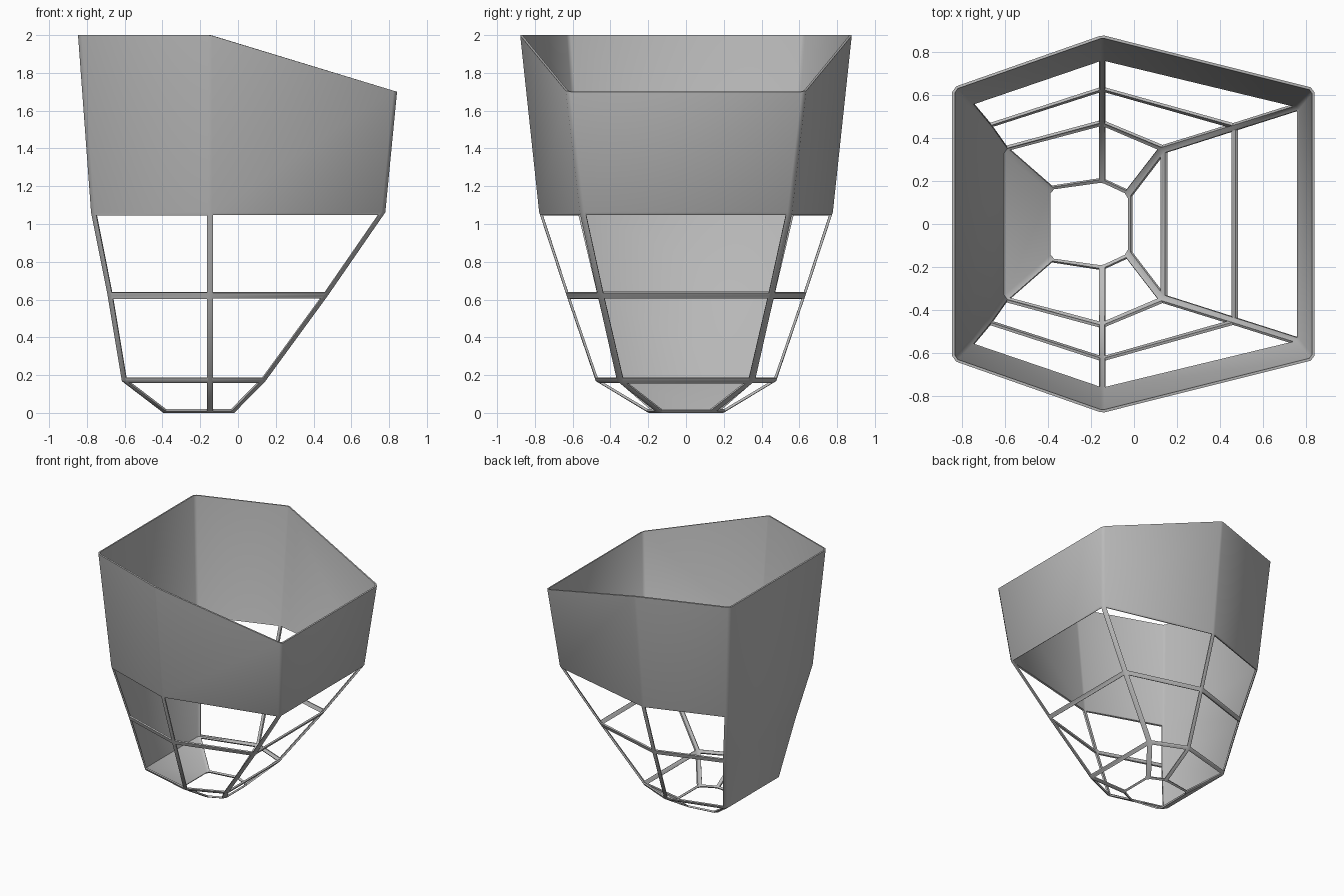
import bpy
import bmesh
from mathutils import Vector

cube = bpy.data.objects.get("Cube")
if cube:
    bpy.data.objects.remove(cube)

grey = bpy.data.materials.new("plain grey")
grey.use_nodes = True
colour = (0.5, 0.5, 0.5, 1)
grey.diffuse_color = colour
grey.node_tree.nodes["Principled BSDF"].inputs["Base Color"].default_value = colour

MID_X = -0.148
STRIP, SIDE = 0.017, 0.005
# Rings: left x, left y, middle y, right x, right y, z, right z
RINGS = [
    (-0.395, 0.165, 0.20, -0.02, 0.14, 0.0, 0.0),
    (-0.615, 0.355, 0.48, 0.145, 0.355, 0.168, 0.168),
    (-0.69, 0.46, 0.635, 0.475, 0.46, 0.62, 0.62),
    (-0.778, 0.565, 0.78, 0.78, 0.557, 1.062, 1.062),
    (-0.847, 0.635, 0.88, 0.842, 0.632, 2.0, 1.70),
]


def ring_points(lx, ly, my, rx, ry, z, rz):
    """Six-sided ring with a small chamfer on every corner."""
    corners = [Vector(p) for p in (
        (lx, ly, z), (lx, -ly, z), (MID_X, -my, z),
        (rx, -ry, rz), (rx, ry, rz), (MID_X, my, z))]
    points = []
    for i, p in enumerate(corners):
        cut = 0.011 if i in (2, 5) else 0.02
        for q in (corners[i - 1], corners[(i + 1) % 6]):
            points.append(p + (q - p).normalized() * cut)
    return points


rings = [ring_points(*r) for r in RINGS]
bm = bmesh.new()


def quad(*points):
    bm.faces.new([bm.verts.new(p) for p in points])


def framed_opening(a, b, c, d):
    """Four thin strips around a window; a-b is the lower edge."""
    height = ((d + c) - (a + b)).length / 2
    v = STRIP / height

    def at(s, t):
        low, high = a.lerp(b, s), d.lerp(c, s)
        return low.lerp(high, t)

    u0, u1 = SIDE / (b - a).length, SIDE / (c - d).length
    e, f = at(u0, v), at(1 - u0, v)
    g, h = at(1 - u1, 1 - v), at(u1, 1 - v)
    quad(a, b, f, e)
    quad(b, c, g, f)
    quad(c, d, h, g)
    quad(d, a, e, h)


# Solid upper band and solid left wall, open frames elsewhere
for row, (low, high) in enumerate(zip(rings, rings[1:])):
    for i in range(12):
        j = (i + 1) % 12
        cell = (low[i], low[j], high[j], high[i])
        is_corner = i % 2 == 0
        is_left_wall = i == 1
        if is_corner or is_left_wall or row == 3:
            quad(*cell)
        else:
            framed_opening(*cell)

bmesh.ops.remove_doubles(bm, verts=bm.verts, dist=0.0005)
bmesh.ops.recalc_face_normals(bm, faces=bm.faces)
# Make the shell face outwards
bm.faces.ensure_lookup_table()
outward = sum(f.normal.dot(Vector((f.calc_center_median().x,
                                   f.calc_center_median().y, 0)))
              for f in bm.faces)
if outward < 0:
    bmesh.ops.reverse_faces(bm, faces=bm.faces)

mesh = bpy.data.meshes.new("faceted_basket")
bm.to_mesh(mesh)
bm.free()
basket = bpy.data.objects.new("faceted_basket", mesh)
bpy.context.collection.objects.link(basket)
mesh.materials.append(grey)

# Sheet thickness, grown inwards
solid = basket.modifiers.new("sheet thickness", 'SOLIDIFY')
solid.thickness = 0.013
solid.offset = -1

bpy.context.view_layer.objects.active = basket
basket.select_set(True)
bpy.ops.object.modifier_apply(modifier=solid.name)
bpy.ops.object.shade_smooth_by_angle(angle=0.75)
